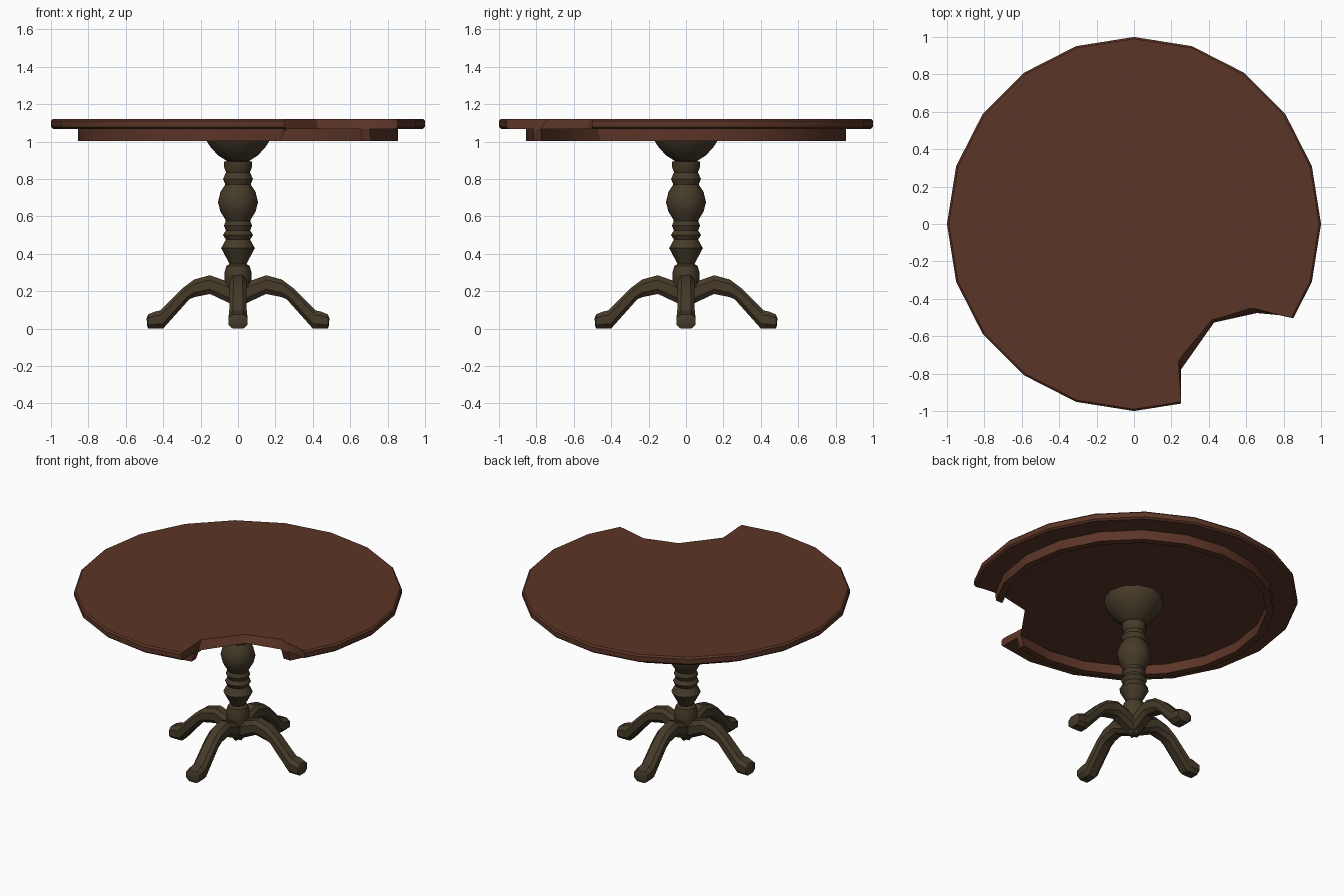
import bpy, bmesh
from math import sin, cos, pi, radians

if "Cube" in bpy.data.objects:
    bpy.data.objects.remove(bpy.data.objects["Cube"])


def material(name, rgb):
    m = bpy.data.materials.new(name)
    m.diffuse_color = (*rgb, 1)
    m.use_nodes = True
    m.node_tree.nodes["Principled BSDF"].inputs["Base Color"].default_value = m.diffuse_color
    return m


TOP_WOOD = material("red_brown_wood", (0.105, 0.035, 0.02))
BASE_WOOD = material("dark_wood", (0.06, 0.043, 0.022))


def loft(name, rings, mat=None, closed=False, caps=False):
    """Skin a list of equally sized point rings into one mesh."""
    bm = bmesh.new()
    vs = [[bm.verts.new(p) for p in r] for r in rings]
    n = len(vs[0])
    pairs = list(zip(vs, vs[1:])) + ([(vs[-1], vs[0])] if closed else [])
    for a, b in pairs:
        for i in range(n):
            j = (i + 1) % n
            bm.faces.new((a[i], a[j], b[j], b[i]))
    if caps:
        bm.faces.new(vs[0][::-1])
        bm.faces.new(vs[-1])
    bmesh.ops.remove_doubles(bm, verts=bm.verts, dist=1e-5)
    bmesh.ops.recalc_face_normals(bm, faces=bm.faces)
    me = bpy.data.meshes.new(name)
    bm.to_mesh(me)
    bm.free()
    ob = bpy.data.objects.new(name, me)
    bpy.context.collection.objects.link(ob)
    if mat:
        me.materials.append(mat)
    return ob


def lathe(name, profile, sides, mat, closed=False):
    rings = [[(r * cos(2 * pi * i / sides), r * sin(2 * pi * i / sides), z)
              for i in range(sides)] for r, z in profile]
    return loft(name, rings, mat, closed)


def select(ob):
    bpy.ops.object.select_all(action='DESELECT')
    ob.select_set(True)
    bpy.context.view_layer.objects.active = ob


def smooth(ob, angle=32):
    select(ob)
    bpy.ops.object.shade_smooth_by_angle(angle=radians(angle))


# Round top and the apron ring under it
top = lathe("table_top", [(0, 1.068), (0.988, 1.068), (1, 1.078), (1, 1.11),
                          (0.99, 1.12), (0, 1.12)], 20, TOP_WOOD)
apron = lathe("apron", [(0.855, 1.003), (0.855, 1.075), (0.81, 1.075),
                        (0.81, 1.003)], 20, TOP_WOOD, closed=True)

# Broken-off corner: slanted cutter shared by top and apron
outer = [(1.3, -0.60), (1.3, -1.5), (0.25, -1.5)]
levels = [
    (1.13, [(0.25, -0.94), (0.235, -0.725), (0.415, -0.508), (0.62, -0.445), (0.785, -0.49)]),
    (1.068, [(0.25, -0.94), (0.25, -0.78), (0.428, -0.527), (0.657, -0.476), (0.785, -0.488)]),
    (0.98, [(0.22, -0.94), (0.22, -0.74), (0.42, -0.515), (0.64, -0.455), (0.785, -0.46)]),
]
cutter = loft("break_cutter", [[(x, y, z) for x, y in pts + outer] for z, pts in levels],
              caps=True)
cutter.hide_render = True
for ob in (top, apron):
    mod = ob.modifiers.new("break", 'BOOLEAN')
    mod.operation = 'DIFFERENCE'
    mod.solver = 'EXACT'
    mod.object = cutter
    select(ob)
    bpy.ops.object.modifier_apply(modifier=mod.name)
    smooth(ob)
bpy.data.objects.remove(cutter)

# Turned pedestal column
column = lathe("pedestal_column", [
    (0, 0.12), (0.05, 0.14), (0.072, 0.25), (0.072, 0.30), (0.062, 0.335), (0.045, 0.345),
    (0.09, 0.43), (0.065, 0.475), (0.08, 0.50), (0.065, 0.525), (0.075, 0.55),
    (0.065, 0.575), (0.072, 0.59), (0.094, 0.625), (0.107, 0.675), (0.094, 0.73),
    (0.068, 0.77), (0.08, 0.80), (0.064, 0.835), (0.075, 0.865), (0.075, 0.892),
    (0.058, 0.895), (0.105, 0.925), (0.143, 0.965), (0.166, 1.0), (0.182, 1.03),
    (0.182, 1.07), (0, 1.07)], 12, BASE_WOOD)
smooth(column)

# Arched legs: octagonal section swept along (top point, bottom point, half width)
stations = [((0.0, 0.225), (0.0, 0.105), 0.045), ((0.075, 0.258), (0.05, 0.138), 0.045),
            ((0.15, 0.285), (0.15, 0.185), 0.046), ((0.235, 0.262), (0.235, 0.168), 0.046),
            ((0.30, 0.213), (0.262, 0.155), 0.046), ((0.417, 0.096), (0.40, 0.0), 0.047),
            ((0.44, 0.092), (0.44, 0.0), 0.052), ((0.48, 0.076), (0.48, 0.0), 0.05),
            ((0.489, 0.055), (0.485, 0.012), 0.035)]
section = [(0.55, 0), (1, 0.25), (1, 0.75), (0.55, 1), (-0.55, 1), (-1, 0.75), (-1, 0.25), (-0.55, 0)]
for k, side in enumerate(("right", "back", "left", "front")):
    c, s = cos(k * pi / 2), sin(k * pi / 2)
    rings = []
    for (tx, tz), (bx, bz), w in stations:
        ring = []
        for u, v in section:
            x, y, z = bx + (tx - bx) * v, u * w, bz + (tz - bz) * v
            ring.append((c * x - s * y, s * x + c * y, z))
        rings.append(ring)
    smooth(loft(side + "_leg", rings, BASE_WOOD, caps=True))
